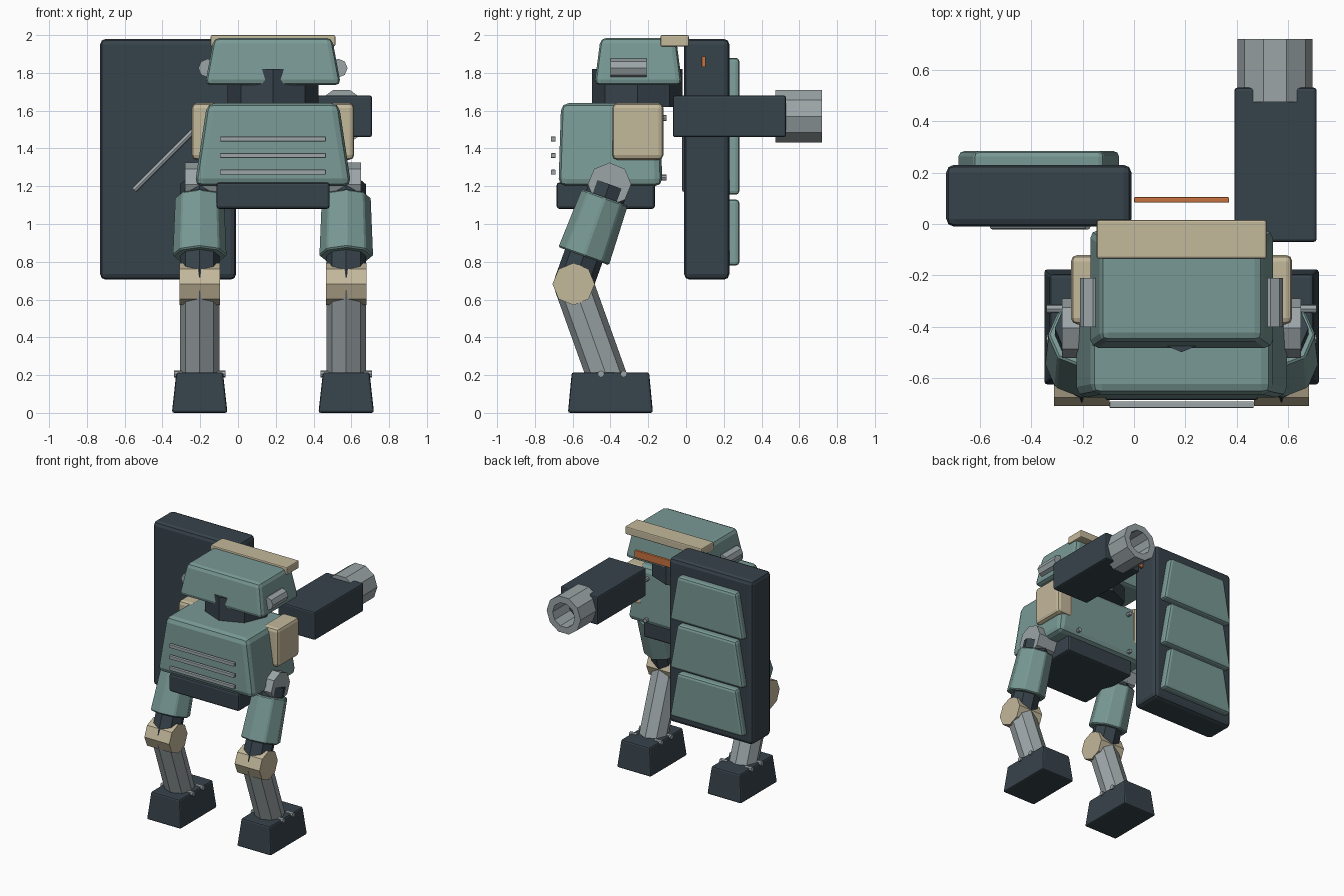
import bpy
import bmesh
import math
from mathutils import Vector

cube = bpy.data.objects.get("Cube")
if cube:
    bpy.data.objects.remove(cube, do_unlink=True)


def material(name, rgb):
    mat = bpy.data.materials.new(name)
    mat.use_nodes = True
    color = (*rgb, 1.0)
    mat.diffuse_color = color
    mat.node_tree.nodes["Principled BSDF"].inputs["Base Color"].default_value = color
    return mat


TEAL = material("teal armour", (0.19, 0.32, 0.30))
DARK = material("dark slate", (0.037, 0.055, 0.069))
GREY = material("steel grey", (0.33, 0.376, 0.39))
TAN = material("sand tan", (0.55, 0.48, 0.33))
ORANGE = material("orange", (0.578, 0.171, 0.053))


def finish(bm, name, mat, bevel=0.0, segments=2):
    bmesh.ops.recalc_face_normals(bm, faces=bm.faces[:])
    mesh = bpy.data.meshes.new(name)
    bm.to_mesh(mesh)
    bm.free()
    mesh.materials.append(mat)
    obj = bpy.data.objects.new(name, mesh)
    bpy.context.scene.collection.objects.link(obj)
    if bevel:
        mod = obj.modifiers.new("Bevel", "BEVEL")
        mod.width = bevel
        mod.segments = segments
        mod.limit_method = "ANGLE"
        mod.angle_limit = math.radians(40)
    return obj


def box(name, mat, xr, yr, zr, taper=(1, 1), bevel=0.01):
    """Box from axis ranges; taper scales the top in x and y."""
    bm = bmesh.new()
    bmesh.ops.create_cube(bm, size=1)
    mid = [(r[0] + r[1]) / 2 for r in (xr, yr, zr)]
    size = [r[1] - r[0] for r in (xr, yr, zr)]
    for v in bm.verts:
        top = v.co.z > 0
        for i in range(3):
            scale = taper[i] if top and i < 2 else 1
            v.co[i] = mid[i] + v.co[i] * size[i] * scale
    return finish(bm, name, mat, bevel)


def prism(name, mat, start, end, r1, r2=None, sides=8, bore=0.0, bevel=0.0):
    """Faceted cylinder between two points, with an optional open bore."""
    a, b = Vector(start), Vector(end)
    r2 = r2 or r1
    axis = (b - a).normalized()
    u = Vector((0, 1, 0)) if abs(axis.x) > 0.9 else Vector((1, 0, 0))
    u = (u - axis * u.dot(axis)).normalized()
    w = axis.cross(u)
    bm = bmesh.new()

    def ring(center, r):
        angles = [math.tau * i / sides for i in range(sides)]
        return [bm.verts.new(center + (u * math.cos(t) + w * math.sin(t)) * r) for t in angles]

    rings = [ring(a, r1), ring(b, r2)]
    if bore:
        rings += [ring(b, bore), ring(a + (b - a) * 0.2, bore)]
    for lower, upper in zip(rings, rings[1:]):
        for i in range(sides):
            j = (i + 1) % sides
            bm.faces.new((lower[i], lower[j], upper[j], upper[i]))
    bm.faces.new(rings[0])
    bm.faces.new(rings[-1])
    return finish(bm, name, mat, bevel, 1)


CX = 0.185  # body centre line


def around(center, half):
    return (center - half, center + half)


# Torso, waist and neck
box("torso", TEAL, around(CX, 0.415), (-0.675, -0.125), (1.2, 1.64), (0.84, 0.95), 0.04)
box("waist", DARK, around(CX, 0.3), (-0.685, -0.165), (1.08, 1.22), bevel=0.015)
prism("neck", DARK, (CX, -0.258, 1.62), (CX, -0.258, 1.82), 0.24)

# Chest vents
for i in range(3):
    z = 1.45 - 0.0875 * i
    box(f"chest_vent_{i + 1}", GREY, around(CX, 0.28), (-0.715, -0.69), around(z, 0.0125), bevel=0.003)

# Head with brow bar
box("head", TEAL, around(CX, 0.36), (-0.485, -0.02), (1.735, 1.985), (0.87, 0.86), 0.03)
box("head_crest", TAN, around(CX, 0.33), (-0.135, 0.015), (1.94, 2.0), bevel=0.008)

# Paired parts
for side, label in ((1, "left"), (-1, "right")):
    ex = CX + side * 0.345
    prism(f"{label}_ear", GREY, (ex, -0.4, 1.825), (ex, -0.21, 1.825), 0.05)
    box(f"{label}_shoulder", TAN, around(CX + side * 0.36, 0.07), (-0.39, -0.12), (1.34, 1.64), bevel=0.025)

    # Leg chain
    x = CX + side * 0.388
    hip = Vector((x, -0.405, 1.21))
    knee = Vector((x, -0.595, 0.682))
    ankle = Vector((x, -0.415, 0.18))
    prism(f"{label}_hip", GREY, (CX + side * 0.28, hip.y, hip.z), (CX + side * 0.465, hip.y, hip.z), 0.115)
    prism(f"{label}_upper_leg", DARK, hip, knee, 0.105)
    prism(f"{label}_thigh_armour", TEAL, hip.lerp(knee, 0.13), hip.lerp(knee, 0.72), 0.132, 0.145, bevel=0.008)
    prism(f"{label}_knee", TAN, (x - 0.107, knee.y, knee.z), (x + 0.107, knee.y, knee.z), 0.112)
    prism(f"{label}_shin", GREY, knee, ankle, 0.105)
    box(f"{label}_foot", DARK, around(x, 0.147), (-0.625, -0.175), (0, 0.215), (0.84, 0.91), 0.012)

    # Foot bolts and back rivets
    for i, y in enumerate((-0.45, -0.33)):
        for j, dx in enumerate((-0.107, 0.107)):
            prism(f"{label}_foot_bolt_{i * 2 + j + 1}", GREY,
                  (x + dx - 0.03, y, 0.206), (x + dx + 0.03, y, 0.206), 0.018)
    for i, z in enumerate((1.56, 1.245)):
        rx = CX + side * 0.24
        prism(f"{label}_back_rivet_{i + 1}", GREY, (rx, -0.15, z), (rx, -0.103, z), 0.016)

# Arm cannon
box("cannon_body", DARK, (0.39, 0.71), (-0.07, 0.53), (1.46, 1.68), bevel=0.012)
prism("cannon_barrel", GREY, (0.548, 0.475, 1.57), (0.548, 0.72, 1.57), 0.146, sides=10, bore=0.095)

# Shield with armour plates and diagonal strut
SX = -0.37
box("shield", DARK, around(SX, 0.36), (-0.01, 0.23), (0.705, 1.98), bevel=0.03)
for i in range(3):
    z = 0.78 + 0.375 * i
    box(f"shield_plate_{i + 1}", TEAL, around(SX, 0.315), (0.19, 0.283), (z, z + 0.35), (0.8, 1), 0.02)
prism("shield_strut", GREY, (-0.55, -0.005, 1.18), (-0.18, -0.005, 1.55), 0.017)

# Rear sensor bar
box("sensor_bar", ORANGE, (0.0, 0.37), (0.083, 0.104), (1.83, 1.887), bevel=0.004)
